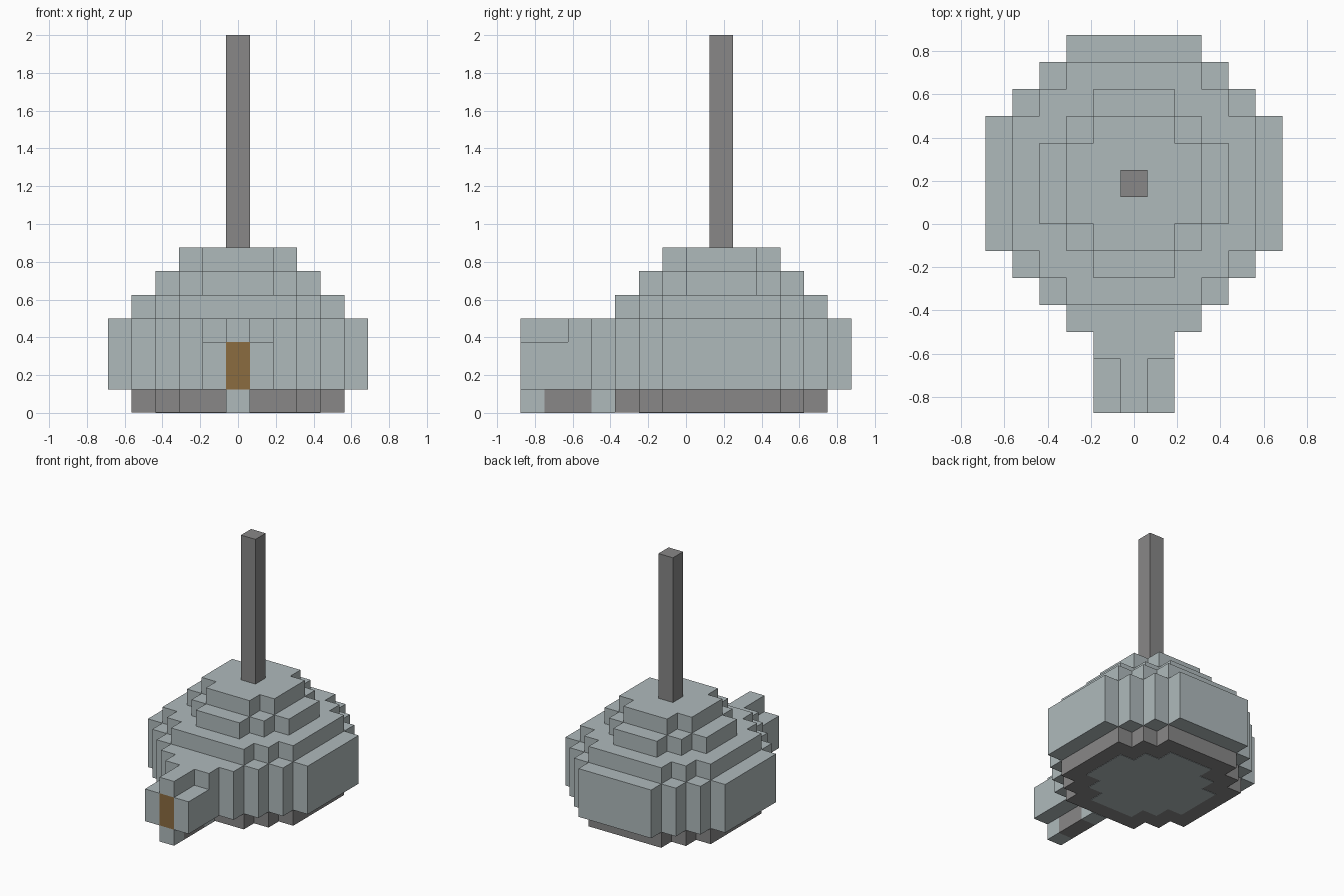
import bpy
import bmesh

cube = bpy.data.objects.get("Cube")
if cube:
    bpy.data.objects.remove(cube, do_unlink=True)

U = 0.125            # block size
CY = 1.5 * U         # centre of the round body along y


def make_material(name, rgb):
    mat = bpy.data.materials.new(name)
    mat.use_nodes = True
    mat.diffuse_color = (*rgb, 1)
    mat.node_tree.nodes["Principled BSDF"].inputs["Base Color"].default_value = (*rgb, 1)
    return mat


pale = make_material("pale grey", (0.43, 0.49, 0.50))
dark = make_material("dark grey", (0.246, 0.242, 0.242))
brown = make_material("brown", (0.258, 0.149, 0.051))


def prism(name, outline, z0, z1, mat):
    """Extrude a flat outline from z0 up to z1."""
    bm = bmesh.new()
    face = bm.faces.new([bm.verts.new((x, y, z0)) for x, y in outline])
    top = bmesh.ops.extrude_face_region(bm, geom=[face])["geom"]
    bmesh.ops.translate(bm, vec=(0, 0, z1 - z0),
                        verts=[v for v in top if isinstance(v, bmesh.types.BMVert)])
    bmesh.ops.recalc_face_normals(bm, faces=bm.faces)
    mesh = bpy.data.meshes.new(name)
    bm.to_mesh(mesh)
    bm.free()
    mesh.materials.append(mat)
    obj = bpy.data.objects.new(name, mesh)
    bpy.context.collection.objects.link(obj)
    return obj


def stepped_disc(radius, flat):
    """Blocky circle: half size and half flat side, with one-block corner steps."""
    quarter = []
    x, y = radius, flat
    while y < radius:
        quarter += [(x, y), (x - U, y)]
        x, y = x - U, y + U
    quarter.append((x, y))
    points = []
    for c, s in ((1, 0), (0, 1), (-1, 0), (0, -1)):
        points += [(c * px - s * py, s * px + c * py + CY) for px, py in quarter]
    return points


def box(name, x0, x1, y0, y1, z0, z1, mat):
    return prism(name, [(x0, y0), (x1, y0), (x1, y1), (x0, y1)], z0, z1, mat)


# Round stepped body
prism("base_floor", stepped_disc(3.5 * U, 1.5 * U), 0, U / 2, pale)
prism("base_ring", stepped_disc(4.5 * U, 2.5 * U), 0.003, U, dark)
prism("main_body", stepped_disc(5.5 * U, 2.5 * U), U, 4 * U, pale)
prism("lower_tier", stepped_disc(4.5 * U, 2.5 * U), 4 * U, 5 * U, pale)
prism("middle_tier", stepped_disc(3.5 * U, 1.5 * U), 5 * U, 6 * U, pale)
prism("top_tier", stepped_disc(2.5 * U, 1.5 * U), 6 * U, 7 * U, pale)

# Tall post on top
H = U / 2
box("post", -H, H, U, 2 * U, 7 * U, 16 * U, dark)

# Front spout
box("spout_neck", -3 * H, 3 * H, -5 * U, -4 * U, U, 4 * U, pale)
for side, x0 in (("right", -3 * H), ("left", H)):
    box(side + "_spout_cheek", x0, x0 + U, -7 * U, -5 * U, U, 3 * U, pale)
box("spout_ridge", -H, H, -7 * U, -5 * U, 3 * U, 4 * U, pale)
box("spout_opening", -H, H, -7 * U, -5 * U, U, 3 * U, brown)

# Narrow keel under the spout
box("keel_front", -H, H, -7 * U, -6 * U, 0, U, pale)
box("keel_middle", -H, H, -6 * U, -4 * U, 0, U, dark)
box("keel_back", -H, H, -4 * U, -3 * U, 0, U, pale)
